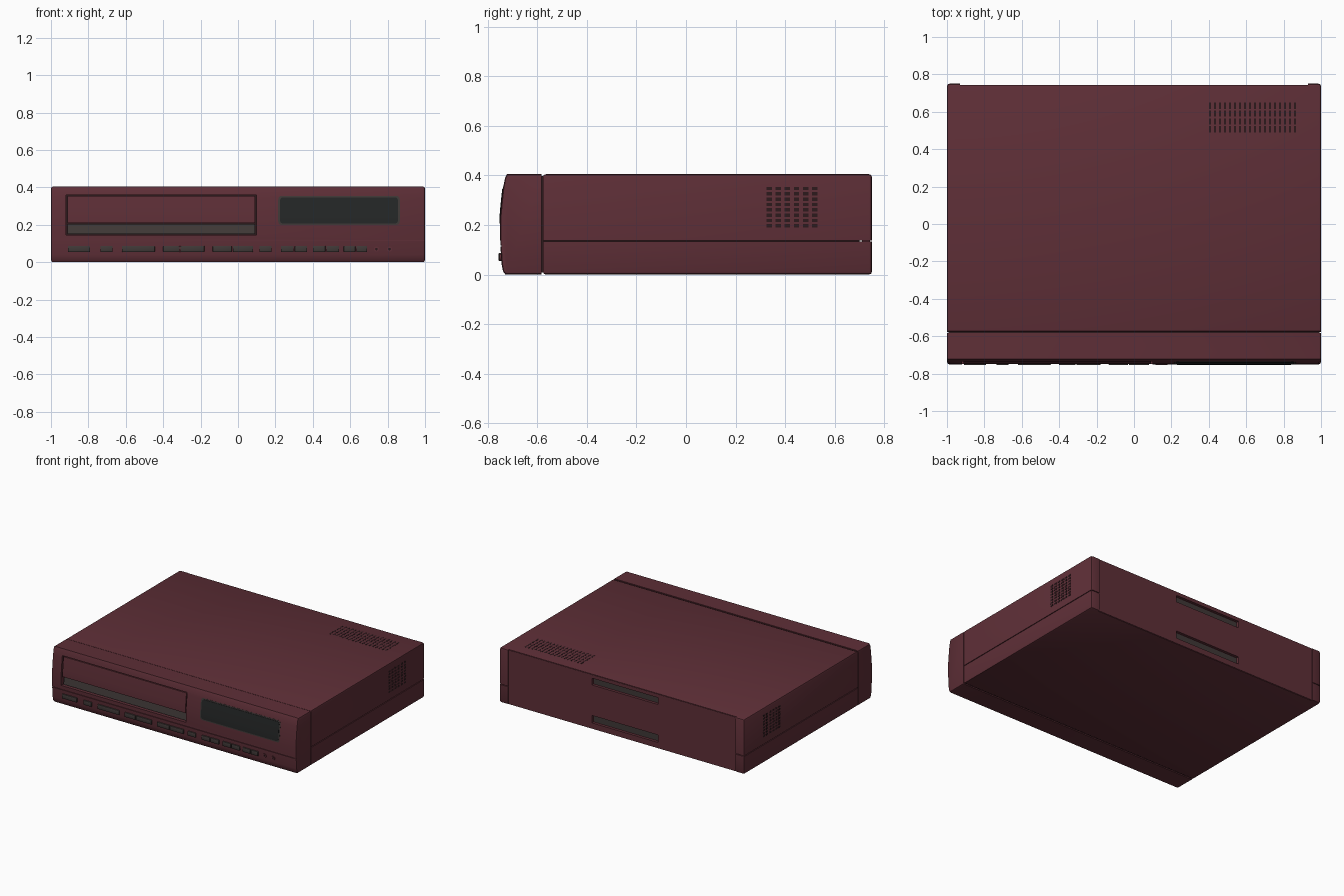
import bpy, bmesh

if "Cube" in bpy.data.objects:
    bpy.data.objects.remove(bpy.data.objects["Cube"])


def material(name, rgb):
    m = bpy.data.materials.new(name)
    m.diffuse_color = (*rgb, 1)
    m.use_nodes = True
    m.node_tree.nodes["Principled BSDF"].inputs["Base Color"].default_value = m.diffuse_color
    return m


MAROON = material("maroon casing", (0.112, 0.028, 0.038))
SHADOW = material("dark maroon gaps", (0.025, 0.010, 0.012))
GREY = material("warm grey", (0.050, 0.040, 0.038))
BLACK = material("display black", (0.018, 0.020, 0.020))

# Curved front of the machine as (y, z), top to bottom
FRONT = [(-.722, .405), (-.730, .388), (-.738, .345), (-.744, .29), (-.749, .235),
         (-.750, .18), (-.748, .11), (-.743, .04), (-.738, .014), (-.728, 0)]


def front_y(z):
    for (ya, za), (yb, zb) in zip(FRONT, FRONT[1:]):
        if zb <= z <= za:
            return ya + (yb - ya) * (za - z) / (za - zb)


def finish(name, bm, mat, bevel=0, pick=None, segments=2):
    bm.normal_update()
    if bevel:
        edges = [e for e in bm.edges if pick is None or pick(*(v.co for v in e.verts))]
        bmesh.ops.bevel(bm, geom=edges, offset=bevel, segments=segments,
                        profile=0.5, affect='EDGES')
    bmesh.ops.recalc_face_normals(bm, faces=bm.faces)
    me = bpy.data.meshes.new(name)
    bm.to_mesh(me)
    bm.free()
    me.materials.append(mat)
    ob = bpy.data.objects.new(name, me)
    bpy.context.collection.objects.link(ob)
    return ob


def add_box(bm, x0, x1, y0, y1, z0, z1):
    for v in bmesh.ops.create_cube(bm, size=1)['verts']:
        v.co = (x0 + (v.co.x + .5) * (x1 - x0), y0 + (v.co.y + .5) * (y1 - y0),
                z0 + (v.co.z + .5) * (z1 - z0))


def box(name, dims, mat, bevel=0, pick=None):
    bm = bmesh.new()
    add_box(bm, *dims)
    return finish(name, bm, mat, bevel, pick)


def boxes(name, dims_list, mat, bevel=0):
    bm = bmesh.new()
    for d in dims_list:
        add_box(bm, *d)
    return finish(name, bm, mat, bevel)


def prism(name, profile, x0, x1, mat, bevel=0, pick=None, segments=2):
    bm = bmesh.new()
    f = bm.faces.new([bm.verts.new((x0, y, z)) for y, z in profile])
    ext = bmesh.ops.extrude_face_region(bm, geom=[f])['geom']
    for v in ext:
        if isinstance(v, bmesh.types.BMVert):
            v.co.x = x1
    return finish(name, bm, mat, bevel, pick, segments)


def front_strip(name, x0, x1, z0, z1, proud, depth, mat, bevel=0):
    """Plate that follows the curved front; bevel rounds its corners."""
    zs = [z1 + (z0 - z1) * i / 6 for i in range(7)]
    prof = [(front_y(z) - proud, z) for z in zs]
    back = -.75 + depth
    prof += [(back, z0), (back, z1)]
    return prism(name, prof, x0, x1, mat, bevel,
                 lambda a, b: abs(a.y - b.y) > .005 and abs(a.z - b.z) < .001
                 and abs(a.x - b.x) < .001, 3)


def cut(ob, *dims_list):
    for d in dims_list:
        cutter = box("cutter", d, ob.data.materials[0])
        cutter.hide_render = True
        m = ob.modifiers.new("cut", 'BOOLEAN')
        m.operation, m.solver, m.object = 'DIFFERENCE', 'EXACT', cutter
        bpy.context.view_layer.objects.active = ob
        bpy.ops.object.modifier_apply(modifier=m.name)
        bpy.data.objects.remove(cutter)


# Casing: upper cover, lower chassis and a dark core seen in the gaps
def outer(a, b):
    """Edges on the outside: long top/bottom edges and rear corners."""
    side = abs(a.x) > .99 and abs(b.x) > .99
    long_edge = side and a.z == b.z and (a.z > .4 or a.z < .001)
    rear = side and a.y > .74 and b.y > .74 and abs(a.x - b.x) < .1
    return long_edge or rear


cover = box("upper_cover", (-1, 1, -.577, .75, .138, .405), MAROON, .013, outer)
chassis = box("lower_chassis", (-1, 1, -.577, .75, 0, .133), MAROON, .013, outer)
box("inner_core", (-.993, .993, -.62, .70, .008, .398), SHADOW)
rear = box("rear_panel", (-.93, .93, .71, .742, .004, .401), MAROON)
recess = (-.93, .93, .739, .80, -.1, .5)
upper_slot = (-.29, .25, .722, .80, .325, .375)
lower_slot = (-.29, .25, .722, .80, .045, .10)
cut(cover, recess, upper_slot)
cut(chassis, recess, lower_slot)
cut(rear, upper_slot, lower_slot)
boxes("rear_slot_linings", [(-.285, .245, .715, .726, .330, .370),
                            (-.285, .245, .715, .726, .050, .095)], GREY)

# Front fascia with the cassette opening and a thin line above the buttons
fascia = prism("front_fascia", FRONT + [(-.582, 0), (-.582, .405)], -1, 1, MAROON, .012,
               lambda a, b: abs(a.x) > .99 and abs(a.x - b.x) < .1
               and not (a.y > -.59 and b.y > -.59))
SLOT = (-.92, .10, .145, .36)
cut(fascia, (SLOT[0], SLOT[1], -.80, -.70, SLOT[2], SLOT[3]),
    (-1.1, 1.1, -.80, -.743, .114, .118))

# Cassette opening: dark back, hinged flap, grey sill below it
box("slot_back", (-.92, .10, -.706, -.698, .145, .36), SHADOW)
front_strip("cassette_flap", -.912, .092, .21, .353, -.004, .045, MAROON)
prism("cassette_sill", [(-.722, .205), (-.734, .15), (-.70, .15), (-.70, .205)],
      -.912, .092, GREY)

# Display window with a thin rim
front_strip("display_rim", .215, .865, .198, .355, .001, .03, GREY, .02)
front_strip("display_window", .224, .856, .206, .347, .003, .03, BLACK, .018)

# Row of buttons
spans = [(-.91, -.79), (-.735, -.67), (-.62, -.445), (-.40, -.313), (-.307, -.18),
         (-.135, -.033), (-.027, .08), (.115, .18), (.23, .297), (.303, .37),
         (.40, .467), (.473, .54), (.565, .627), (.633, .69)]
boxes("buttons", [(a, b, -.755, -.73, .054, .087) for a, b in spans], GREY, .003)

# Two small round sockets
for i, x in enumerate((.74, .81)):
    for part, r, y, mat in (("socket_ring", .014, -.751, MAROON),
                            ("socket_hole", .007, -.752, SHADOW)):
        bpy.ops.mesh.primitive_cylinder_add(vertices=20, radius=r, depth=.02,
                                            location=(x, y + .01, .07),
                                            rotation=(1.5707963, 0, 0))
        ob = bpy.context.object
        ob.name = f"{part}_{i + 1}"
        ob.data.materials.append(mat)

# Ventilation slots on the top and both sides
boxes("top_vents", [(.40 + i * .0268, .411 + i * .0268, .49 + j * .042, .523 + j * .042,
                     .403, .4058) for i in range(18) for j in range(4)], SHADOW)
for name, s in (("right_vents", 1), ("left_vents", -1)):
    x0, x1 = sorted((s * .998, s * 1.0008))
    boxes(name, [(x0, x1, .325 + i * .0365, .347 + i * .0365, .19 + j * .0215,
                  .203 + j * .0215) for i in range(6) for j in range(8)], SHADOW)

# Smooth the rounded edges, keep the flats crisp
bpy.ops.object.select_all(action='SELECT')
bpy.context.view_layer.objects.active = fascia
bpy.ops.object.shade_smooth_by_angle(angle=0.6)
